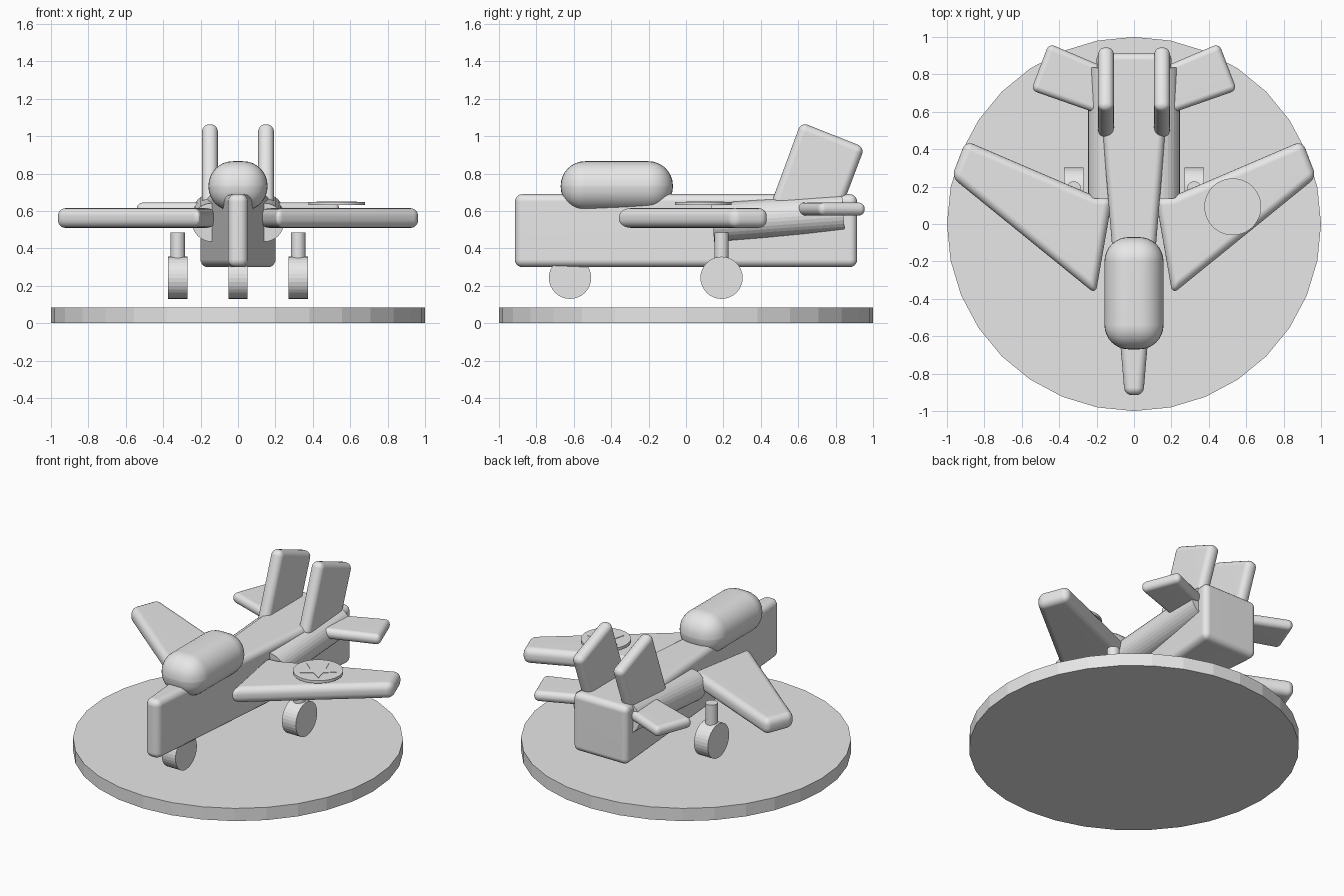
import bpy, bmesh, math
from mathutils import Matrix

cube = bpy.data.objects.get("Cube")
if cube:
    bpy.data.objects.remove(cube, do_unlink=True)

grey = bpy.data.materials.new("light grey")
grey.use_nodes = True
grey.diffuse_color = (0.8, 0.8, 0.8, 1)
grey.node_tree.nodes["Principled BSDF"].inputs["Base Color"].default_value = (0.8, 0.8, 0.8, 1)


def finish(name, bm, smooth=False):
    bmesh.ops.recalc_face_normals(bm, faces=bm.faces[:])
    mesh = bpy.data.meshes.new(name)
    bm.to_mesh(mesh)
    bm.free()
    mesh.materials.append(grey)
    obj = bpy.data.objects.new(name, mesh)
    bpy.context.collection.objects.link(obj)
    if smooth:
        bpy.ops.object.select_all(action='DESELECT')
        obj.select_set(True)
        bpy.context.view_layer.objects.active = obj
        bpy.ops.object.shade_smooth_by_angle(angle=math.radians(30))
        obj.modifiers.new("even_shading", 'WEIGHTED_NORMAL').keep_sharp = True
    return obj


def prism(name, outline, low, high, round_off=0, segments=5, place=lambda a, b, h: (a, b, h)):
    """Outline extruded from low to high, with rounded edges."""
    bm = bmesh.new()
    face = bm.faces.new([bm.verts.new(place(a, b, low)) for a, b in outline])
    top = bmesh.ops.extrude_face_region(bm, geom=[face])["geom"]
    lift = [p - q for p, q in zip(place(0, 0, high), place(0, 0, low))]
    bmesh.ops.translate(bm, vec=lift, verts=[v for v in top if isinstance(v, bmesh.types.BMVert)])
    bmesh.ops.recalc_face_normals(bm, faces=bm.faces[:])
    if round_off:
        bmesh.ops.bevel(bm, geom=bm.edges[:], offset=round_off, segments=segments,
                        profile=0.5, affect='EDGES', clamp_overlap=True)
    return finish(name, bm, round_off > 0)


def cylinder(name, radius, depth, centre, turn=None, sides=32):
    bm = bmesh.new()
    matrix = Matrix.Translation(centre) @ (turn or Matrix.Identity(4))
    bmesh.ops.create_cone(bm, cap_ends=True, segments=sides, radius1=radius,
                          radius2=radius, depth=depth, matrix=matrix)
    return finish(name, bm)


# Stand and fuselage
cylinder("stand", 1, 0.085, (0, 0, 0.0425))
prism("fuselage", [(-0.05, -0.915), (0.05, -0.915), (0.204, 0.915), (-0.204, 0.915)],
      0.30, 0.69, 0.04)

# Canopy, a heavily rounded block
prism("canopy", [(-0.158, -0.67), (0.158, -0.67), (0.158, -0.07), (-0.158, -0.07)],
      0.60, 0.866, 0.13, 8)

# Paired parts
axle = Matrix.Rotation(math.pi / 2, 4, 'Y')
engine_tilt = Matrix.Rotation(math.radians(94.1), 4, 'X')
wing = [(0.205, -0.375), (0.975, 0.25), (0.9, 0.445), (0.2, 0.145), (0.115, 0.14)]
tailplane = [(0.15, 0.575), (0.55, 0.715), (0.455, 0.965), (0.15, 0.835)]
fin = [(0.455, 0.64), (0.615, 1.075), (0.955, 0.94), (0.79, 0.505)]
for side, s in (("left", 1), ("right", -1)):
    prism(side + "_wing", [(s * x, y) for x, y in wing], 0.51, 0.615, 0.045)
    prism(side + "_tailplane", [(s * x, y) for x, y in tailplane], 0.575, 0.645, 0.032)
    prism(side + "_fin", fin, s * 0.108, s * 0.192, 0.038,
          place=lambda a, b, h: (h, a, b))
    cylinder(side + "_engine", 0.103, 0.7, (s * 0.142, 0.492, 0.564), engine_tilt)
    cylinder(side + "_wheel", 0.113, 0.102, (s * 0.322, 0.19, 0.243), axle)
    cylinder(side + "_strut", 0.038, 0.24, (s * 0.322, 0.19, 0.365))

# Nose gear
cylinder("nose_wheel", 0.113, 0.102, (0, -0.62, 0.243), axle)
cylinder("nose_strut", 0.038, 0.24, (0, -0.62, 0.365))

# Round badge with a thin star plate on the left wing
cylinder("badge", 0.152, 0.018, (0.528, 0.092, 0.64), sides=48)
star = []
for i in range(10):
    r = 0.115 if i % 2 == 0 else 0.05
    angle = math.pi / 2 + i * math.pi / 5
    star.append((0.528 + r * math.cos(angle), 0.092 + r * math.sin(angle)))
prism("badge_star", star, 0.645, 0.652)
